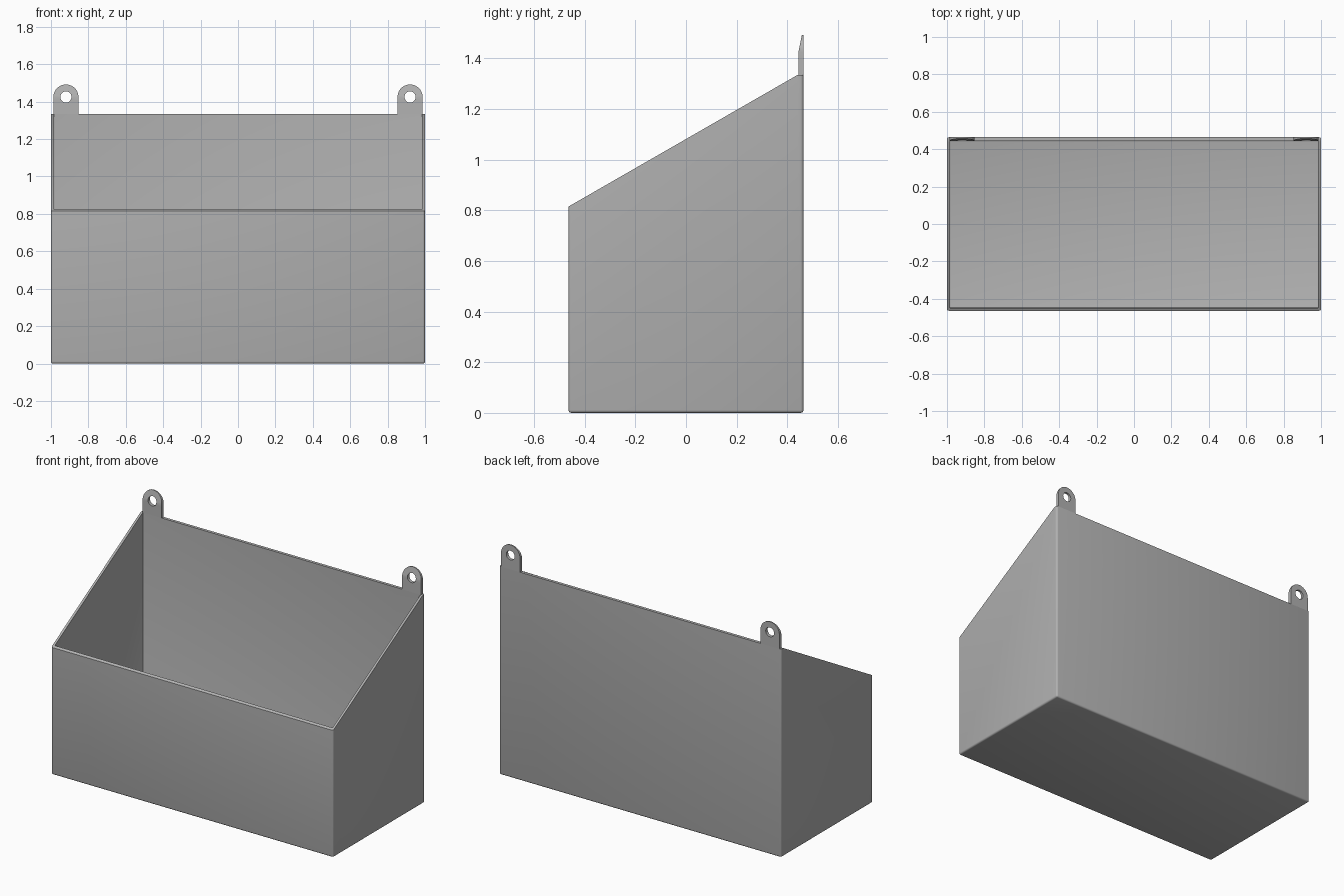
import bpy, bmesh, math
from mathutils import Vector

if "Cube" in bpy.data.objects:
    bpy.data.objects.remove(bpy.data.objects["Cube"])

W, D = 1.0, 0.464            # half width, half depth
Z_FRONT, Z_BACK = 0.815, 1.335
WALL, BACK, FLOOR = 0.015, 0.019, 0.015

grey = bpy.data.materials.new("plain grey")
grey.diffuse_color = (0.445, 0.445, 0.445, 1)
grey.use_nodes = True
grey.node_tree.nodes["Principled BSDF"].inputs["Base Color"].default_value = grey.diffuse_color


def make_object(name, bm):
    bmesh.ops.recalc_face_normals(bm, faces=bm.faces)
    mesh = bpy.data.meshes.new(name)
    bm.to_mesh(mesh)
    bm.free()
    mesh.materials.append(grey)
    obj = bpy.data.objects.new(name, mesh)
    bpy.context.collection.objects.link(obj)
    return obj


def smooth(obj):
    bpy.ops.object.select_all(action='DESELECT')
    obj.select_set(True)
    bpy.context.view_layer.objects.active = obj
    bpy.ops.object.shade_smooth_by_angle(angle=math.radians(40))


def block(lo, hi, radius):
    """Box with rounded bottom and upright edges."""
    bm = bmesh.new()
    bmesh.ops.create_cube(bm, size=1)
    for v in bm.verts:
        v.co = [lo[i] if v.co[i] < 0 else hi[i] for i in range(3)]
    edges = [e for e in bm.edges if not all(v.co.z == hi[2] for v in e.verts)]
    # float-safe choice: drop the four edges around the open top
    edges = [e for e in edges if min(v.co.z for v in e.verts) < hi[2] - 0.01]
    bmesh.ops.bevel(bm, geom=edges, offset=radius, segments=3,
                    profile=0.5, affect='EDGES')
    return bm


# Bin shell: rounded block, top trimmed to a slope
bm = block((-W, -D, 0), (W, D, Z_BACK), 0.011)
slope_end = 0.441
normal = Vector((0, -(Z_BACK - Z_FRONT), slope_end + D))
cut = bmesh.ops.bisect_plane(bm, geom=bm.verts[:] + bm.edges[:] + bm.faces[:],
                             plane_co=(0, -D, Z_FRONT), plane_no=normal,
                             clear_outer=True)
rim = [e for e in cut["geom_cut"] if isinstance(e, bmesh.types.BMEdge)]
bmesh.ops.holes_fill(bm, edges=[e for e in bm.edges if e.is_boundary], sides=0)
bin_shell = make_object("bin_shell", bm)

# Cutter that hollows the bin
cutter = make_object("hollow_cutter", block(
    (-W + WALL, -D + WALL, FLOOR), (W - WALL, D - BACK, 1.6), 0.004))
cutter.hide_render = True
mod = bin_shell.modifiers.new("hollow", 'BOOLEAN')
mod.operation = 'DIFFERENCE'
mod.solver = 'EXACT'
mod.object = cutter
bpy.context.view_layer.objects.active = bin_shell
bpy.ops.object.modifier_apply(modifier=mod.name)
bpy.data.objects.remove(cutter)
smooth(bin_shell)


# Hanging tabs: round-topped plates with a hole, thinned towards the top
def hanging_tab(name, cx):
    r, hole, cz = 0.067, 0.03, 1.425
    drop = cz - Z_BACK
    corner = math.atan2(drop, r)
    angles = [math.pi * i / 24 for i in range(25)]
    angles += [math.pi + corner, 1.5 * math.pi, 2 * math.pi - corner]
    angles += [math.pi + corner * t for t in (0.33, 0.67)]
    angles += [2 * math.pi - corner * t for t in (0.33, 0.67)]
    angles += [1.5 * math.pi + t for t in (-0.3, 0.3)]
    angles.sort()
    bm = bmesh.new()
    rings = []
    for a in angles:
        c, s = math.cos(a), math.sin(a)
        reach = r
        if s < -1e-6:
            reach = min(r / max(abs(c), 1e-6), drop / -s)
        row = []
        for d in (reach, hole):
            x, z = cx + c * d, cz + s * d
            front = D - 0.020 + max(0, z - cz) * 0.2
            row += [bm.verts.new((x, front, z)), bm.verts.new((x, D, z))]
        rings.append(row)
    for p, q in zip(rings, rings[1:] + rings[:1]):
        for i, j in ((0, 2), (2, 3), (3, 1), (1, 0)):
            bm.faces.new((p[i], p[j], q[j], q[i]))
    smooth(make_object(name, bm))


for side, label in ((-1, "left"), (1, "right")):
    hanging_tab(label + "_hanging_tab", side * 0.92)
